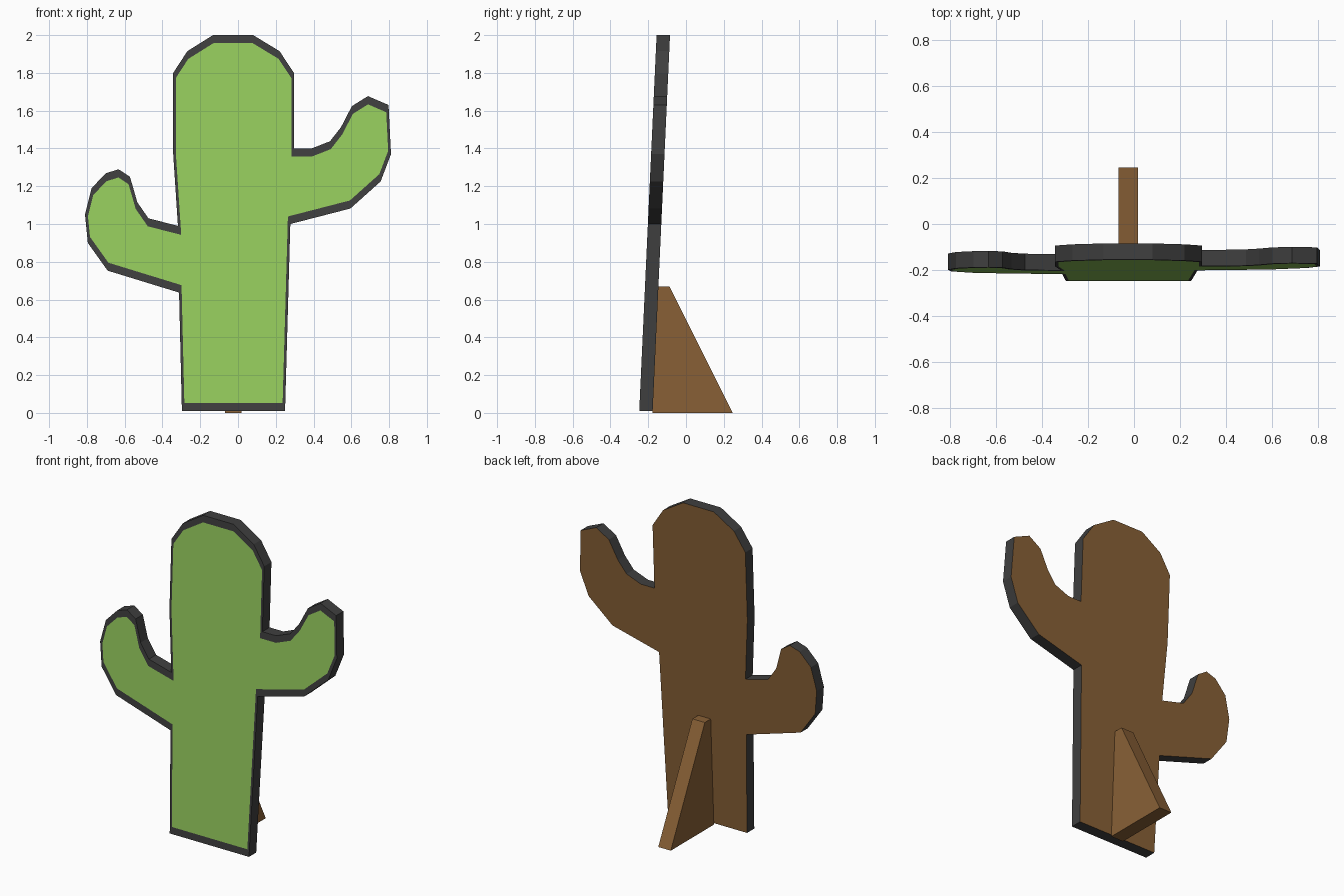
import bpy, bmesh
from mathutils import Vector

if "Cube" in bpy.data.objects:
    bpy.data.objects.remove(bpy.data.objects["Cube"])


def material(name, rgb):
    m = bpy.data.materials.new(name)
    m.diffuse_color = (*rgb, 1)
    m.use_nodes = True
    m.node_tree.nodes["Principled BSDF"].inputs["Base Color"].default_value = m.diffuse_color
    return m


GREEN = material("green_paint", (0.31, 0.62, 0.113))
DARK = material("dark_edge", (0.05, 0.05, 0.05))
WOOD = material("brown_wood", (0.25, 0.118, 0.037))


def make_object(name, bm, mats):
    mesh = bpy.data.meshes.new(name)
    bm.to_mesh(mesh)
    bm.free()
    for m in mats:
        mesh.materials.append(m)
    ob = bpy.data.objects.new(name, mesh)
    bpy.context.collection.objects.link(ob)
    return ob


def inset(points, width, height):
    """Inset a clockwise outline by different amounts in x and z."""
    k = height / width
    pts = [Vector((x * k, z)) for x, z in points]
    out = []
    for i, p in enumerate(pts):
        a = (p - pts[i - 1]).normalized()
        b = (pts[(i + 1) % len(pts)] - p).normalized()
        n1, n2 = Vector((a.y, -a.x)), Vector((b.y, -b.x))
        q = p + (n1 + n2) * height / (1 + n1.dot(n2))
        out.append((q.x / k, q.y))
    return out


# Cactus silhouette, clockwise seen from the front
outline = [
    (-.297, .01), (-.312, .637), (-.69, .753), (-.795, .90), (-.81, 1.05),
    (-.775, 1.19), (-.70, 1.268), (-.633, 1.29), (-.572, 1.25), (-.533, 1.115),
    (-.474, 1.03), (-.318, .99), (-.343, 1.37), (-.343, 1.80), (-.268, 1.915),
    (-.132, 2.0), (.08, 2.0), (.22, 1.915), (.296, 1.80), (.296, 1.40),
    (.39, 1.40), (.487, 1.438), (.545, 1.512), (.603, 1.624), (.688, 1.677),
    (.797, 1.63), (.81, 1.37), (.755, 1.225), (.595, 1.082), (.277, 1.0),
    (.249, .01)]

# Leaning board: green front, dark rim and edge, brown back
bm = bmesh.new()


def ring(points, offset):
    return [bm.verts.new((x, -.248 + .0462 * z + offset, z)) for x, z in points]


front, back = ring(outline, 0), ring(outline, .071)
panel = ring(inset(outline, .014, .043), 0)
n = len(outline)
bm.faces.new(panel).material_index = 0
bm.faces.new(back).material_index = 2
for r1, r2 in ((panel, front), (front, back)):
    for i in range(n):
        j = (i + 1) % n
        bm.faces.new((r1[i], r1[j], r2[j], r2[i])).material_index = 1
bmesh.ops.recalc_face_normals(bm, faces=bm.faces)
bmesh.ops.triangulate(bm, faces=[f for f in bm.faces if len(f.verts) > 4])
make_object("cactus_board", bm, (GREEN, DARK, WOOD))

# Wedge-shaped support behind the board
bm = bmesh.new()
side = [(-.178, 0), (.247, 0), (-.088, .67), (-.147, .67)]
face = bm.faces.new([bm.verts.new((-.068, y, z)) for y, z in side])
ext = bmesh.ops.extrude_face_region(bm, geom=[face], use_keep_orig=True)
bmesh.ops.translate(bm, vec=(.086, 0, 0),
                    verts=[v for v in ext["geom"] if isinstance(v, bmesh.types.BMVert)])
bmesh.ops.recalc_face_normals(bm, faces=bm.faces)
make_object("rear_support", bm, (WOOD,))
